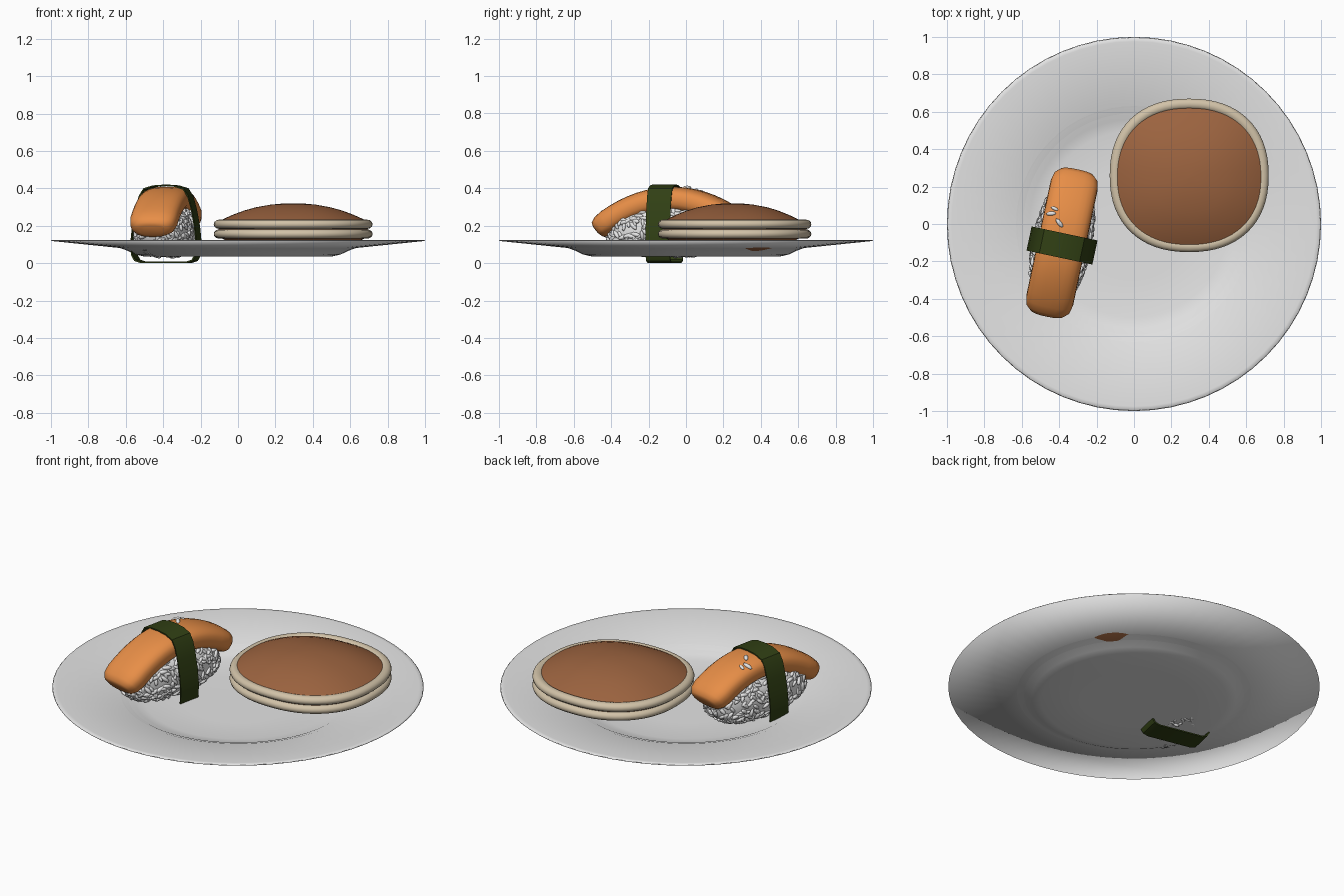
import bpy, bmesh, math, random
from mathutils import Vector, Matrix

random.seed(4)
if "Cube" in bpy.data.objects:
    bpy.data.objects.remove(bpy.data.objects["Cube"], do_unlink=True)


def material(name, rgb):
    m = bpy.data.materials.new(name)
    m.use_nodes = True
    m.diffuse_color = (*rgb, 1)
    m.node_tree.nodes["Principled BSDF"].inputs["Base Color"].default_value = (*rgb, 1)
    return m


CERAMIC = material("plate grey white", (0.78, 0.78, 0.78))
RICE = material("rice white", (0.8, 0.8, 0.8))
ORANGE = material("topping orange", (0.83, 0.28, 0.065))
GREEN = material("seaweed green", (0.03, 0.05, 0.007))
BROWN = material("cake brown", (0.33, 0.125, 0.05))
CREAM = material("cake edge cream", (0.64, 0.54, 0.39))


def finish(bm, name, mat, loc=(0, 0, 0), turn=0, angle=None):
    bmesh.ops.recalc_face_normals(bm, faces=bm.faces)
    mesh = bpy.data.meshes.new(name)
    bm.to_mesh(mesh)
    bm.free()
    mesh.materials.append(mat)
    ob = bpy.data.objects.new(name, mesh)
    bpy.context.collection.objects.link(ob)
    ob.location = loc
    ob.rotation_euler.z = turn
    for o in bpy.context.selected_objects:
        o.select_set(False)
    ob.select_set(True)
    bpy.context.view_layer.objects.active = ob
    if angle is None:
        bpy.ops.object.shade_smooth()
    else:
        bpy.ops.object.shade_smooth_by_angle(angle=math.radians(angle))
    return ob


def spow(v, e):
    return math.copysign(abs(v) ** e, v)


def oval(n, e):
    """Unit superellipse points; e = 1 is a circle, smaller is squarer."""
    turns = [2 * math.pi * i / n for i in range(n)]
    return [(spow(math.cos(a), e), spow(math.sin(a), e)) for a in turns]


def loft(rings, closed=False):
    """Skin a list of point rings; open lofts get end caps."""
    bm = bmesh.new()
    rows = [[bm.verts.new(p) for p in ring] for ring in rings]
    n = len(rows[0])
    pairs = list(zip(rows, rows[1:] + rows[:1])) if closed else list(zip(rows, rows[1:]))
    for a, b in pairs:
        for i in range(n):
            j = (i + 1) % n
            bm.faces.new((a[i], a[j], b[j], b[i]))
    if not closed:
        bm.faces.new(rows[0])
        bm.faces.new(rows[-1])
    return bm


def lathe(profile, n=64, e=1, sx=1, sy=1, closed=False):
    return loft([[(r * x * sx, r * y * sy, z) for x, y in oval(n, e)] for r, z in profile], closed)


# Plate: thin shallow dish with a flared rim
finish(lathe([(0.01, 0.035), (0.3, 0.035), (0.5, 0.035), (0.55, 0.047), (0.62, 0.08),
              (1, 0.119), (0.995, 0.124), (0.975, 0.125), (0.66, 0.092), (0.56, 0.055),
              (0.5, 0.044), (0.3, 0.041), (0.01, 0.041)]), "plate", CERAMIC)

# Filled cake: two domed halves with rounded pale edges
CAKE = (0.295, 0.26, 0)
SQUARE = 0.88


def dome(edge_z, height):
    steps = [1, 0.97, 0.9, 0.8, 0.65, 0.5, 0.3, 0.15, 0.01]
    return [(r, edge_z + height * (1 - r ** 2.2)) for r in steps]


def edge_ring(z):
    return [(0.93 + 0.07 * c, z + 0.025 * s) for c, s in oval(12, 1)]


for name, ring_z, edge_z, height in (("upper", 0.208, 0.222, 0.098), ("lower", 0.156, 0.142, -0.098)):
    finish(lathe(edge_ring(ring_z), 64, SQUARE, 0.425, 0.41, True), name + "_cake_edge", CREAM, CAKE)
    finish(lathe(dome(edge_z, height), 64, SQUARE, 0.4, 0.373), name + "_cake_dome", BROWN,
           (CAKE[0], CAKE[1] - 0.012, 0), angle=60)
finish(lathe([(0.01, 0.15), (1, 0.15), (1, 0.21), (0.01, 0.21)], 64, SQUARE, 0.4, 0.385),
       "cake_filling", BROWN, CAKE, angle=40)

# Rice roll frame: every part shares this spot and turn
SPOT = (-0.385, -0.1, 0)
TURN = math.radians(-12)
HALF_W, HALF_T = 0.128, 0.068


def spine(s):
    return 0.34 - 0.13 * (s / 0.36) ** 2 + 0.02 * s / 0.36


# Arched topping: rounded section swept along the spine
rings = []
ends = [(-0.378, 0.5), (-0.372, 0.75), (-0.35, 0.93)]
stations = ends + [(0.045 * i, 1) for i in range(-7, 8)] + [(-s, k) for s, k in reversed(ends)]
for s, k in stations:
    slope = (spine(s + 0.01) - spine(s - 0.01)) / 0.02
    up = Vector((0, -slope, 1)).normalized()
    centre = Vector((0, s, spine(s)))
    rings.append([centre + Vector((x * HALF_W * k, 0, 0)) + up * (y * HALF_T * k)
                  for x, y in oval(24, 0.75)])
finish(loft(rings), "topping", ORANGE, SPOT, TURN, 60)

# Seaweed band: thin closed strip around rice and topping
side = [(0.13, 0.002), (0.16, 0.012), (0.176, 0.04), (0.18, 0.12), (0.172, 0.2),
        (0.155, 0.29), (0.135, 0.36), (0.11, 0.4), (0.06, 0.416)]
outline = side + [(0, 0.42)] + [(-x, z) for x, z in reversed(side)]
mid = Vector((0, 0, 0.21))
inner = [mid + (Vector((x, 0, z)) - mid) * 0.965 for x, z in outline]
outer = [Vector((x, 0, z)) for x, z in outline]
shift = Vector((0, 0.066, 0))
band = [[p + d for p in ring] for ring, d in
        ((outer, -shift), (outer, shift), (inner, shift), (inner, -shift))]
finish(loft(band, True), "seaweed_band", GREEN, (SPOT[0], SPOT[1] - 0.015, 0), TURN, 40)

# Rice core: squarish ellipsoid
AXES = Vector((0.148, 0.325, 0.135))
CORE = Vector((0, 0, 0.172))


def core_point(d):
    return CORE + Vector(spow(c, 0.8) * a for c, a in zip(d, AXES))


bm = bmesh.new()
bmesh.ops.create_uvsphere(bm, u_segments=32, v_segments=18, radius=1)
for v in bm.verts:
    v.co = core_point(v.co)
finish(bm, "rice_core", RICE, SPOT, TURN)

# Rice grains: small ellipsoids lying over the core
bm = bmesh.new()


def grain(point, normal):
    spin = Vector([random.gauss(0, 1) for _ in range(3)])
    along = (normal.cross(spin).normalized() + normal * random.uniform(-0.35, 0.35)).normalized()
    size = random.uniform(0.85, 1.15)
    turn = along.to_track_quat("Z", "Y").to_matrix().to_4x4()
    shape = Matrix.Diagonal((0.0105 * size, 0.0105 * size, 0.026 * size, 1))
    bmesh.ops.create_icosphere(bm, subdivisions=2, radius=1,
                               matrix=Matrix.Translation(point) @ turn @ shape)


for _ in range(560):
    d = Vector([random.gauss(0, 1) for _ in range(3)]).normalized()
    p = core_point(d)
    # keep grains under the topping
    if p.z > spine(p.y) - 0.03 and abs(p.x) < HALF_W:
        continue
    grain(p, Vector(c / a for c, a in zip(d, AXES)).normalized())

# A few grains stuck on the topping
for x, s in ((-0.09, 0.14), (-0.075, 0.17), (-0.035, 0.1)):
    lift = HALF_T * (1 - abs(x / HALF_W) ** 2.67) ** 0.375
    grain(Vector((x, s, spine(s) + lift)), Vector((x * 3, 0, 1)).normalized())
finish(bm, "rice_grains", RICE, SPOT, TURN)
